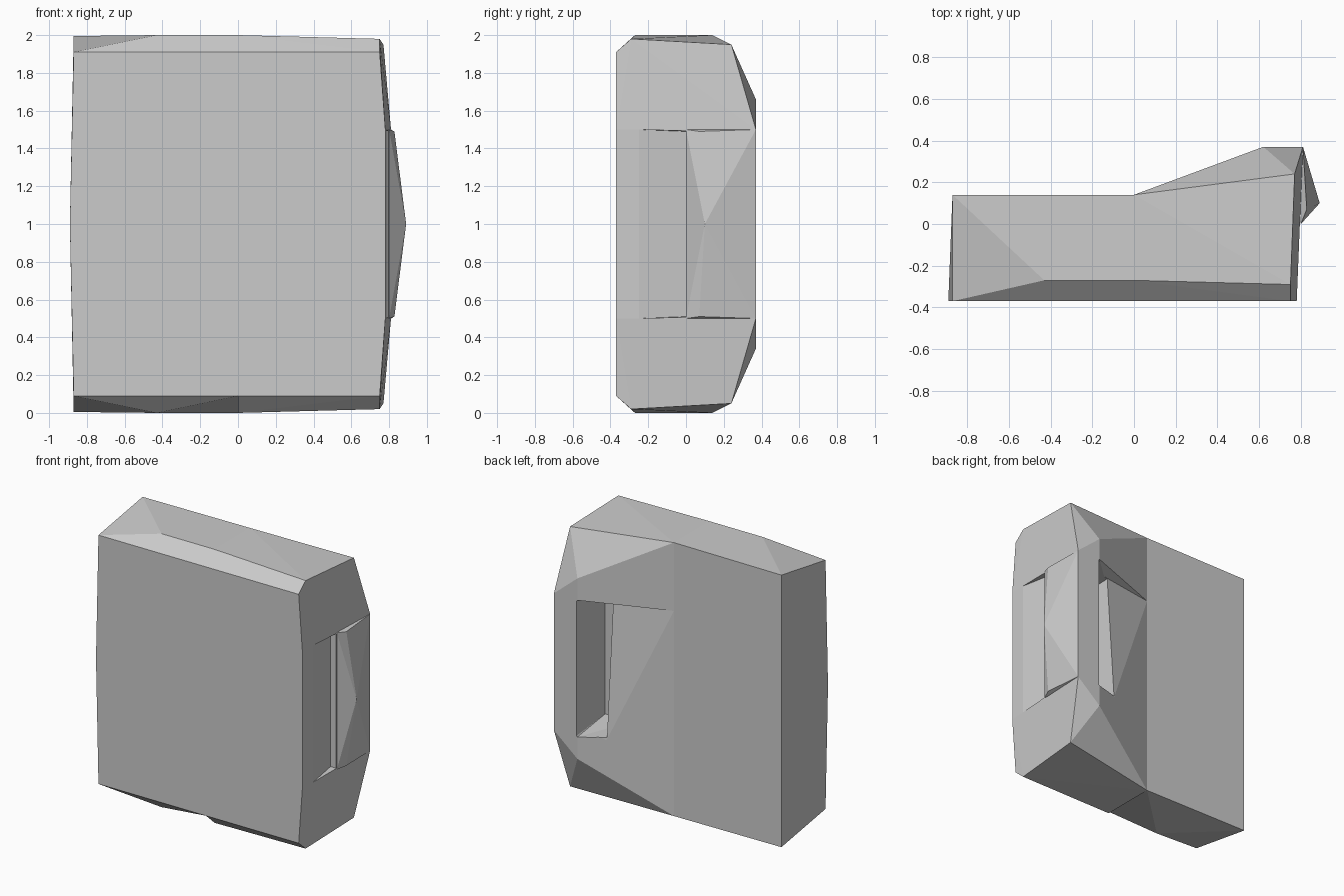
import bpy, bmesh, math

if "Cube" in bpy.data.objects:
    bpy.data.objects.remove(bpy.data.objects["Cube"])


def hull(name, mirrored, single=()):
    """Faceted solid wrapped around points; 'mirrored' ones repeat about z = 1."""
    pts = list(single)
    for x, y, z in mirrored:
        pts += [(x, y, z), (x, y, 2 - z)]
    bm = bmesh.new()
    for p in pts:
        bm.verts.new(p)
    res = bmesh.ops.convex_hull(bm, input=bm.verts[:])
    junk = {g for g in res["geom_interior"] + res["geom_unused"]
            if isinstance(g, bmesh.types.BMVert)}
    bmesh.ops.delete(bm, geom=list(junk), context='VERTS')
    bmesh.ops.dissolve_limit(bm, angle_limit=math.radians(0.5),
                             verts=bm.verts[:], edges=bm.edges[:])
    bmesh.ops.recalc_face_normals(bm, faces=bm.faces[:])
    me = bpy.data.meshes.new(name)
    bm.to_mesh(me)
    bm.free()
    ob = bpy.data.objects.new(name, me)
    bpy.context.collection.objects.link(ob)
    return ob


def combine(target, tool, operation):
    """Apply a boolean and remove the tool object."""
    mod = target.modifiers.new(operation, 'BOOLEAN')
    mod.operation = operation
    mod.solver = 'EXACT'
    mod.object = tool
    bpy.context.view_layer.objects.active = target
    bpy.ops.object.modifier_apply(modifier=mod.name)
    bpy.data.objects.remove(tool, do_unlink=True)


# Right half of the slab, thickening towards the grip
body = hull("body", [
    (0, -0.37, 1.91), (0, -0.27, 2.0), (0, 0.14, 2.0),
    (0.75, -0.37, 1.91), (0.78, -0.37, 1.5), (0.75, -0.29, 1.98),
    (0.77, 0.24, 1.95), (0.62, 0.37, 1.66), (0.81, 0.37, 1.5)])

# Left half, with the chamfered corner and the notch underneath
left = hull("left_half", [
    (-0.87, -0.37, 1.91), (-0.87, 0.14, 1.995), (-0.43, -0.27, 2.0),
    (0, -0.37, 1.91), (0, 0.14, 2.0)],
    [(-0.89, -0.37, 1.0), (0, -0.27, 2.0)])
combine(body, left, 'UNION')

# Deep finger pocket behind the grip bar
combine(body, hull("pocket_cutter", [
    (0.43, 0.02, 1.47), (0.43, 0.5, 1.49), (0.62, 0.5, 1.5),
    (0.62, 0.37, 1.5), (0.64, 0.02, 1.47)],
    [(0.60, 0.02, 1.0)]), 'DIFFERENCE')

# Sloped run-in from the back panel into the pocket
combine(body, hull("slope_cutter", [], [
    (0, 0.14, 1.5), (0.43, 0.23, 1.48), (0.43, 0.30, 0.5),
    (0.50, 0.24, 1.48), (0.50, 0.32, 0.5), (0.50, 0.50, 1.5),
    (0.62, 0.37, 1.5), (0, 0.3, 1.5)]), 'DIFFERENCE')

# Shallow finger dent on the right side, in front of the bar
combine(body, hull("dent_cutter", [
    (0.784, -0.25, 1.5), (0.75, 0, 1.49), (0.9, 0, 1.5),
    (0.9, -0.25, 1.5)]), 'DIFFERENCE')

# Grip bar bulging to a point halfway up
grip = hull("grip_bar", [
    (0.80, 0, 1.5), (0.828, 0.07, 1.49), (0.81, 0.37, 1.5), (0.77, 0.1, 1.5)],
    [(0.89, 0.10, 1.0)])
combine(body, grip, 'UNION')
